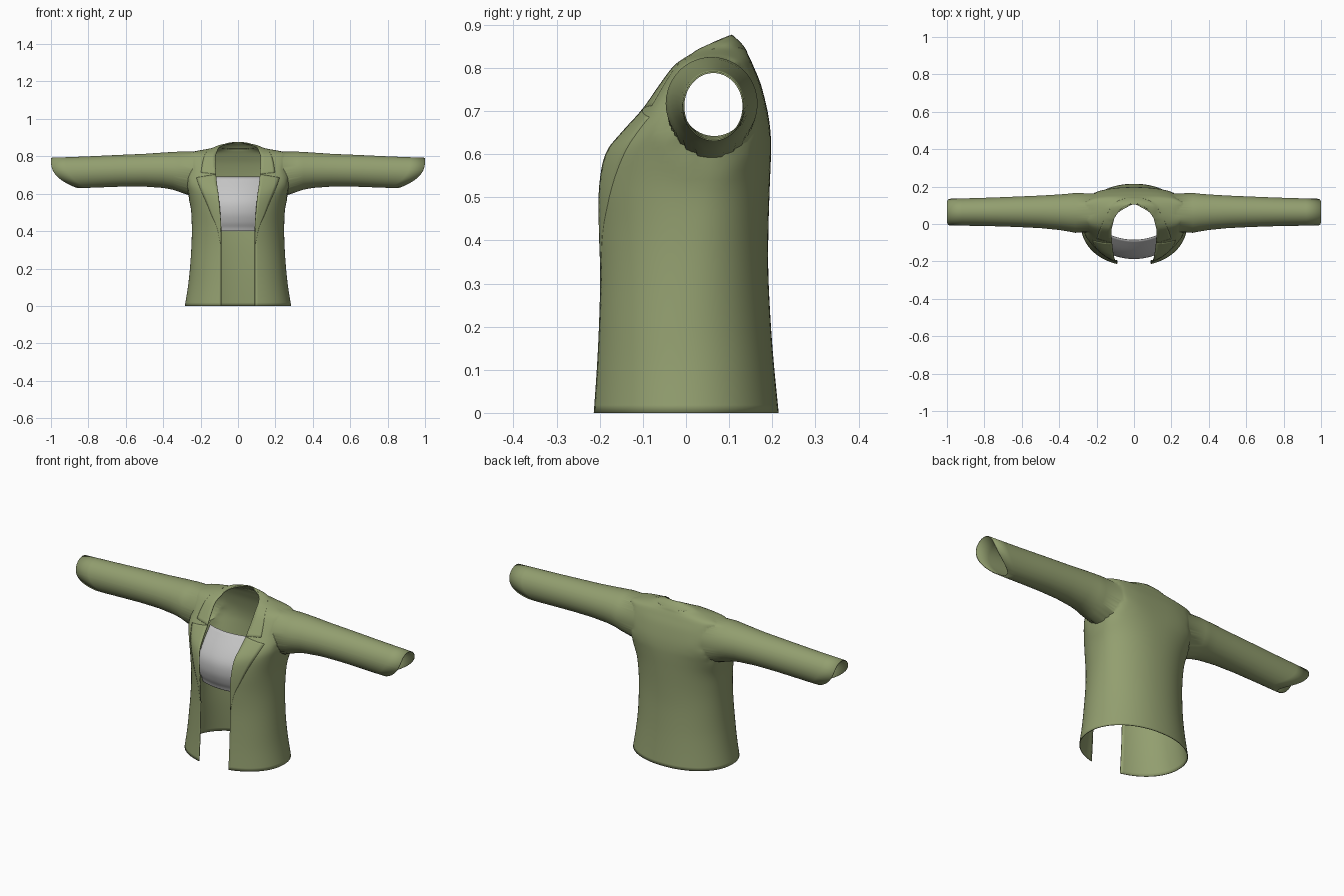
import bpy, bmesh, math
from mathutils import Vector
from mathutils.bvhtree import BVHTree

if "Cube" in bpy.data.objects:
    bpy.data.objects.remove(bpy.data.objects["Cube"])


def material(name, rgb):
    m = bpy.data.materials.new(name)
    m.diffuse_color = (*rgb, 1)
    m.use_nodes = True
    m.node_tree.nodes["Principled BSDF"].inputs["Base Color"].default_value = m.diffuse_color
    return m


OLIVE = material("olive cloth", (0.29, 0.345, 0.16))
GREY = material("light grey cloth", (0.56, 0.56, 0.56))


def spline(keys, steps):
    """Catmull-Rom through tuples of numbers."""
    out = []
    for i in range(len(keys) - 1):
        p0, p1, p2, p3 = (keys[max(0, min(len(keys) - 1, i + k))] for k in (-1, 0, 1, 2))
        for s in range(steps):
            t = s / steps
            out.append([0.5 * (2 * b + (c - a) * t + (2 * a - 5 * b + 4 * c - d) * t * t
                               + (3 * b - a - 3 * c + d) * t ** 3)
                        for a, b, c, d in zip(p0, p1, p2, p3)])
    return out + [list(keys[-1])]


def grid(bm, rows):
    vs = [[bm.verts.new(p) for p in r] for r in rows]
    for r, q in zip(vs, vs[1:]):
        for i in range(len(r) - 1):
            bm.faces.new((r[i], r[i + 1], q[i + 1], q[i]))


def finish(bm, name, mat, thick, mirror=True):
    bmesh.ops.recalc_face_normals(bm, faces=bm.faces)
    me = bpy.data.meshes.new(name)
    bm.to_mesh(me)
    bm.free()
    ob = bpy.data.objects.new(name, me)
    bpy.context.collection.objects.link(ob)
    me.materials.append(mat)
    if mirror:
        mod = ob.modifiers.new("mirror", 'MIRROR')
        mod.use_clip = True
    sol = ob.modifiers.new("cloth thickness", 'SOLIDIFY')
    sol.thickness = thick
    sol.offset = 0
    bpy.ops.object.select_all(action='DESELECT')
    ob.select_set(True)
    bpy.context.view_layer.objects.active = ob
    bpy.ops.object.shade_smooth_by_angle(angle=math.radians(45))
    return ob


# Body sections: height, opening edge x and y, half width, side y, back y, squareness
SECTIONS = [
    (0.0, .09, -.212, .282, 0, .213, 2.1), (.1, .09, -.205, .266, 0, .203, 2.1),
    (.2, .09, -.2, .255, 0, .195, 2.1), (.32, .09, -.197, .247, .01, .189, 2.1),
    (.42, .09, -.2, .245, .02, .189, 2.1), (.52, .097, -.2, .25, .03, .192, 2.2),
    (.6, .105, -.185, .27, .05, .195, 2.3), (.65, .112, -.147, .285, .055, .194, 2.6),
    (.7, .117, -.102, .295, .06, .187, 2.8), (.76, .12, -.06, .3, .06, .172, 2.8),
    (.8, .12, -.03, .295, .06, .156, 2.8), (.818, .115, -.008, .275, .065, .148, 2.6),
    (.83, .11, .012, .205, .07, .142, 2.4), (.842, .105, .03, .14, .08, .137, 2),
    (.858, .08, .065, .1, .09, .125, 2), (.873, .02, .1, .03, .102, .108, 2)]
N = 20


def section_points(z, xe, ye, a, ym, yb, n):
    ratio = min(xe / a, .97)
    depth = (ym - ye) / (1 - ratio ** n) ** (1 / n)
    start = math.asin(ratio ** (n / 2))
    angles = [start + (math.pi / 2 - start) * i / N for i in range(N)]
    angles += [math.pi / 2 * (1 + i / N) for i in range(N + 1)]
    pts = []
    for t in angles:
        c = math.cos(t)
        d = -depth if c > 0 else yb - ym
        pts.append((a * max(0, math.sin(t)) ** (2 / n), ym + d * abs(c) ** (2 / n), z))
    pts[-1] = (0, yb, z)
    return pts


body = bmesh.new()
sections = spline(SECTIONS, 4)
grid(body, [section_points(*s) for s in sections])
bvh = BVHTree.FromBMesh(body)

# Armhole: cut an oval out of the side and round its rim
CY, CZ, RY, RZ = .06, .71, .1, .113


def oval(v):
    return math.hypot((v.co.y - CY) / RY, (v.co.z - CZ) / RZ)


bmesh.ops.delete(body, geom=[v for v in body.verts if v.co.x > .17 and oval(v) < 1.0],
                 context='VERTS')
rim = [e for e in body.edges if e.is_boundary
       and all(v.co.x > .15 and oval(v) < 1.7 for v in e.verts)]
rim_verts = list({v for e in rim for v in e.verts})
near = [v for v in body.verts if v.co.x > .15 and oval(v) < 1.35]


def angle(v):
    return math.atan2((v.co.z - CZ) / RZ, (v.co.y - CY) / RY)


for _ in range(4):
    for v in rim_verts:
        t = angle(v)
        v.co.y, v.co.z = CY + RY * math.cos(t), CZ + RZ * math.sin(t)
    bmesh.ops.smooth_vert(body, verts=near, factor=.4, use_axis_x=True,
                          use_axis_y=True, use_axis_z=True)
phi = {v: angle(v) for v in rim_verts}

# Sleeve: rings carried out from the armhole rim, x, front y, back y, bottom z, top z
SLEEVE = [(.315, -.045, .164, .612, .823), (.35, -.038, .16, .624, .821),
          (.4, -.03, .156, .633, .818), (.5, -.02, .15, .64, .811),
          (.62, -.014, .145, .64, .806), (.75, -.01, .14, .637, .80),
          (.84, -.008, .137, .635, .796), (.92, -.007, .135, .633, .793),
          (1.0, -.006, .133, .632, .79)]
last = {v: v for v in rim_verts}
for x, y0, y1, z0, z1 in SLEEVE:
    ring = {}
    for v, t in phi.items():
        s = (math.sin(t) + 1) / 2
        # the cuff is cut away underneath
        cut = .14 * (1 - s) ** 3 * max(0, (x - .62) / .38)
        ring[v] = body.verts.new((x - cut, (y0 + y1) / 2 + (y1 - y0) / 2 * math.cos(t),
                                  z0 + (z1 - z0) * s))
    for e in rim:
        a, b = e.verts
        body.faces.new((last[a], last[b], ring[b], ring[a]))
    last = ring
finish(body, "jacket_body_and_sleeves", OLIVE, .004)


def lift(p, out=.007):
    """Lay a point just above the body."""
    co, no, _, _ = bvh.find_nearest(p)
    if no.dot(co - Vector((0, .06, .6))) < 0:
        no = -no
    return co + no * out


def edge_at(z):
    for a, b in zip(sections, sections[1:]):
        if a[0] <= z <= b[0]:
            t = (z - a[0]) / (b[0] - a[0])
            return a[1] + (b[1] - a[1]) * t, a[2] + (b[2] - a[2]) * t
    return sections[-1][1:3]


# Lapel: inner z, outer x, outer z
LAPEL = [(.33, .093, .33), (.42, .112, .42), (.48, .138, .48), (.55, .167, .55),
         (.62, .196, .615), (.665, .212, .655), (.703, .222, .685)]
rows = []
for zi, xo, zo in spline(LAPEL, 3):
    xe, ye = edge_at(zi)
    row = []
    for i in range(7):
        t = i / 6
        x, z = xe + .001 + (xo - xe - .001) * t, zi + (zo - zi) * t
        hit = bvh.ray_cast(Vector((x, -1, z)), Vector((0, 1, 0)))[0]
        row.append(lift(hit or Vector((x, ye, z))))
    rows.append(row)
bm = bmesh.new()
grid(bm, rows)
finish(bm, "lapel", OLIVE, .005)

# Collar: inner point then outer point, from the notch round to the back of the neck
COLLAR = [(.117, -.1, .703, .2, -.085, .715), (.12, -.045, .78, .187, -.04, .775),
          (.115, -.005, .82, .165, .015, .826), (.1, .035, .845, .14, .06, .838),
          (.07, .08, .865, .1, .11, .842), (.035, .1, .873, .05, .136, .842),
          (0, .105, .876, 0, .143, .842)]
rows = []
for c in spline(COLLAR, 4):
    a, b = Vector(c[:3]), Vector(c[3:])
    row = [lift(a.lerp(b, i / 6), .006) for i in range(7)]
    if a.z > .86:
        row[0] = a
    if abs(c[0]) < 1e-6:
        for p in row:
            p.x = 0
    rows.append(row)
bm = bmesh.new()
grid(bm, rows)
finish(bm, "collar", OLIVE, .004)

# Inner shirt front showing through the opening: y, z
SHIRT = [(-.15, .40), (-.157, .42), (-.172, .45), (-.185, .5), (-.18, .56),
         (-.145, .62), (-.085, .69)]
bm = bmesh.new()
grid(bm, [[(x * .013, y + 1.6 * (x * .013) ** 2, z) for x in range(-10, 11)]
          for y, z in spline(SHIRT, 4)])
finish(bm, "shirt_front", GREY, .003, mirror=False)
